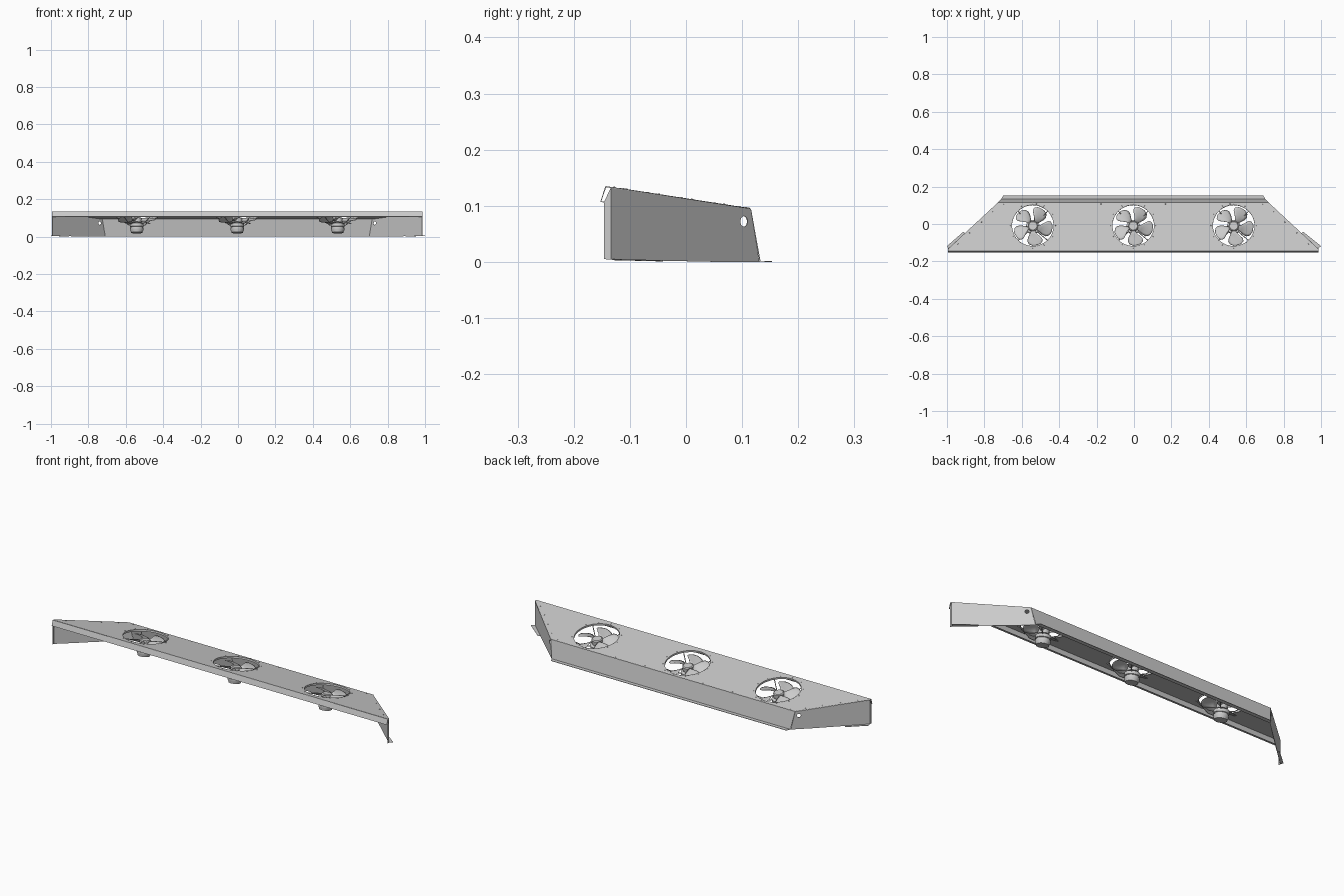
import bpy, bmesh, math
from mathutils import Matrix, Vector

if "Cube" in bpy.data.objects:
    bpy.data.objects.remove(bpy.data.objects["Cube"])

OX = -0.004                      # the housing sits slightly left of centre
T = 0.002                        # sheet metal thickness
TILT = -math.atan2(0.04, 0.258)  # slope of the top plate
PLATE = Matrix.Translation((OX, -0.014, 0.114)) @ Matrix.Rotation(TILT, 4, 'X')


def add(name, mesh, matrix=None, smooth=False):
    ob = bpy.data.objects.new(name, mesh)
    bpy.context.collection.objects.link(ob)
    if matrix is not None:
        ob.matrix_world = matrix
    if smooth:
        bpy.ops.object.select_all(action='DESELECT')
        ob.select_set(True)
        bpy.context.view_layer.objects.active = ob
        bpy.ops.object.shade_smooth_by_angle(angle=math.radians(35))
    return ob


def circle(cx, cy, r, n=48):
    return [(cx + r * math.cos(2 * math.pi * i / n),
             cy + r * math.sin(2 * math.pi * i / n)) for i in range(n)]


def sheet(name, loops, matrix):
    """Flat plate from an outline followed by hole loops."""
    cu = bpy.data.curves.new(name, 'CURVE')
    cu.dimensions, cu.fill_mode, cu.extrude = '2D', 'BOTH', T / 2
    for pts in loops:
        sp = cu.splines.new('POLY')
        sp.points.add(len(pts) - 1)
        for p, (x, y) in zip(sp.points, pts):
            p.co = (x, y, 0, 1)
        sp.use_cyclic_u = True
    tmp = bpy.data.objects.new(name + "_outline", cu)
    bpy.context.collection.objects.link(tmp)
    dg = bpy.context.evaluated_depsgraph_get()
    mesh = bpy.data.meshes.new_from_object(tmp.evaluated_get(dg))
    bpy.data.objects.remove(tmp)
    return add(name, mesh, matrix)


def strip(name, rows, thick=T):
    """Folded sheet: quads between successive point pairs."""
    me = bpy.data.meshes.new(name)
    verts = [Vector(p) + Vector((OX, 0, 0)) for row in rows for p in row]
    me.from_pydata(verts, [], [(2*i, 2*i+1, 2*i+3, 2*i+2) for i in range(len(rows) - 1)])
    ob = add(name, me)
    so = ob.modifiers.new("thickness", 'SOLIDIFY')
    so.thickness, so.offset = thick, 0
    return ob


def across(rows):
    return [((-x, y, z), (x, y, z)) for x, y, z in rows]


def lathe(name, profile, matrix, n=32):
    """Closed turned part from (radius, height) points."""
    bm = bmesh.new()
    rings = [[bm.verts.new((x, y, z)) for x, y in circle(0, 0, r, n)] for r, z in profile]
    for a, b in zip(rings, rings[1:]):
        for i in range(n):
            j = (i + 1) % n
            bm.faces.new((a[i], a[j], b[j], b[i]))
    bm.faces.new(rings[0])
    bm.faces.new(rings[-1])
    bmesh.ops.recalc_face_normals(bm, faces=bm.faces)
    me = bpy.data.meshes.new(name)
    bm.to_mesh(me)
    bm.free()
    return add(name, me, matrix, True)


def rod(name, pts, r, matrix):
    cu = bpy.data.curves.new(name, 'CURVE')
    cu.dimensions, cu.bevel_depth, cu.bevel_resolution = '3D', r, 1
    sp = cu.splines.new('POLY')
    sp.points.add(len(pts) - 1)
    for p, co in zip(sp.points, pts):
        p.co = (*co, 1)
    return add(name, cu, matrix)


def rivets(name, points, matrix, r=0.003):
    bm = bmesh.new()
    for x, y in points:
        bmesh.ops.create_cone(bm, cap_ends=True, segments=8, radius1=r, radius2=r * 0.6,
                              depth=0.0015, matrix=Matrix.Translation((x, y, T / 2 + 0.0007)))
    me = bpy.data.meshes.new(name)
    bm.to_mesh(me)
    bm.free()
    return add(name, me, matrix)


# Sloping top plate with three fan openings
FANS, FY, FR = (-0.537, 0.0, 0.537), 0.006, 0.111
outline = [(-0.722, 0.1305), (0.722, 0.1305), (0.99, -0.121),
           (0.99, -0.1305), (-0.99, -0.1305), (-0.99, -0.121)]
sheet("top_plate", [outline] + [circle(x, FY, FR) for x in FANS], PLATE)

# Front lip and back panel with its foot flange
strip("front_lip", across([(0.991, -0.143, 0.134), (0.991, -0.152, 0.107), (0.991, -0.142, 0.107)]))
strip("back_panel", across([(0.722, 0.115, 0.094), (0.706, 0.132, 0.001), (0.695, 0.153, 0.001)]))

# Angled end panels, each with a cable hole, a front flange and a foot tab
for sx, side in ((-1, "left"), (1, "right")):
    d = Vector((sx * 0.284, -0.264, 0)).normalized()
    n = d.cross(Vector((0, 0, 1)))
    m = Matrix(((d.x, 0, n.x, sx * 0.706 + OX), (d.y, 0, n.y, 0.130),
                (0, 1, 0, 0), (0, 0, 0, 1)))
    sheet(side + "_end_panel", [[(0, 0), (0.11, 0), (0.388, 0.004), (0.388, 0.132), (0.022, 0.094)],
                                circle(0.04, 0.072, 0.0095, 24)], m)
    strip(side + "_front_flange", [((sx * 0.99, -0.134, 0.004), (sx * 0.99, -0.146, 0.005)),
                                   ((sx * 0.99, -0.134, 0.132), (sx * 0.99, -0.146, 0.107))])
    tip = 0.996 if sx < 0 else 1.004
    strip(side + "_foot_tab", [((sx * 0.90, -0.050, 0.002), (sx * 0.908, -0.041, 0.002)),
                               ((sx * 0.988, -0.132, 0.004), (sx * tip, -0.118, 0.004))])

# Rivets along the back and slanted edges of the plate
edge = [(-0.69 + 0.1725 * i, 0.122) for i in range(9)]
for s in (-1, 1):
    edge += [(s * (0.722 + 0.268 * t - 0.012), 0.1305 - 0.2515 * t - 0.010)
             for t in (0.15, 0.38, 0.62, 0.85)]
rivets("plate_rivets", edge, PLATE)


def fan_blades(name, matrix):
    """Five twisted petal blades."""
    bm = bmesh.new()
    rows = ((0.024, 17, 0), (0.045, 24, 2), (0.065, 28, 5), (0.085, 28, 8),
            (0.098, 22, 10), (0.105, 11, 11))
    for k in range(5):
        base = -90 + 72 * k
        grid = []
        for r, half, sweep in rows:
            line = []
            for j in range(7):
                t = -1 + j / 3
                a = math.radians(base + sweep + half * t)
                z = -0.024 + 0.014 * t * half / 28 + 0.003 * (1 - t * t)
                line.append(bm.verts.new((r * math.cos(a), r * math.sin(a), z)))
            grid.append(line)
        for a, b in zip(grid, grid[1:]):
            for j in range(6):
                bm.faces.new((a[j], b[j], b[j + 1], a[j + 1]))
    me = bpy.data.meshes.new(name)
    bm.to_mesh(me)
    bm.free()
    ob = add(name, me, matrix, True)
    so = ob.modifiers.new("thickness", 'SOLIDIFY')
    so.thickness, so.offset = 0.0012, 0


# Fans: collar, blades, hub, motor hung on four bent arms
for i, x in enumerate(FANS, 1):
    m = PLATE @ Matrix.Translation((x, FY, 0))
    f = f"fan_{i}_"
    collar = [(FR + 0.002, 0.0015), (FR + 0.002, -0.008), (FR, -0.008), (FR, 0.0015)]
    bm = bmesh.new()
    rings = [[bm.verts.new((px, py, z)) for px, py in circle(0, 0, r)] for r, z in collar]
    for a, b in zip(rings, rings[1:] + rings[:1]):
        for k in range(48):
            bm.faces.new((a[k - 1], a[k], b[k], b[k - 1]))
    bmesh.ops.recalc_face_normals(bm, faces=bm.faces)
    me = bpy.data.meshes.new(f + "collar")
    bm.to_mesh(me)
    bm.free()
    add(f + "collar", me, m, True)
    fan_blades(f + "blades", m)
    lathe(f + "hub", [(0.022, -0.012), (0.027, -0.016), (0.027, -0.038), (0.012, -0.038), (0.012, -0.046)], m)
    lathe(f + "motor", [(0.030, -0.043), (0.037, -0.046), (0.037, -0.062), (0.033, -0.064),
                        (0.033, -0.069), (0.036, -0.070), (0.036, -0.080), (0.031, -0.088),
                        (0.031, -0.093)], m)
    for k in range(4):
        c, s = math.cos(math.pi * (k + 0.5) / 2), math.sin(math.pi * (k + 0.5) / 2)
        rod(f"{f}arm_{k + 1}", [(c * r, s * r, z) for r, z in
                                ((0.030, -0.05), (0.06, -0.046), (0.108, -0.012), (0.124, -0.002))],
            0.0022, m)
    rivets(f + "rivets", circle(0, 0, 0.121, 12), m, 0.0025)
